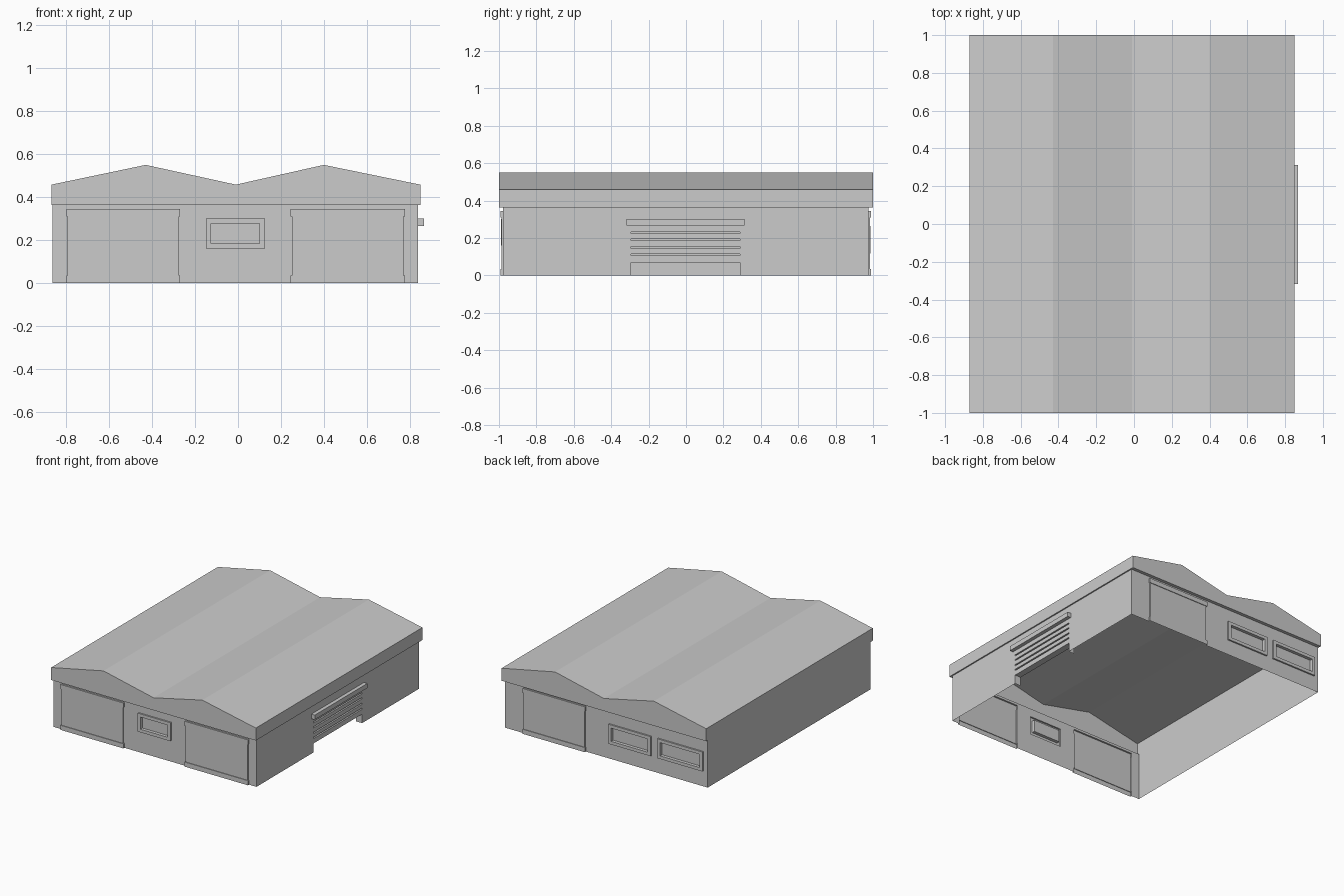
import bpy
from mathutils import Vector

if "Cube" in bpy.data.objects:
    bpy.data.objects.remove(bpy.data.objects["Cube"])

Z = Vector((0, 0, 1))
X0, X1, Y0, Y1, TOP = -0.865, 0.84, -0.978, 0.975, 0.363


def make(name, verts, faces):
    mesh = bpy.data.meshes.new(name)
    mesh.from_pydata([tuple(v) for v in verts], [], faces)
    obj = bpy.data.objects.new(name, mesh)
    bpy.context.collection.objects.link(obj)
    return obj


def relief_wall(name, u_axis, out, base, u0, u1, rects):
    """Thin wall sheet with stepped relief; rects = (u0, u1, z0, z1, depth, is_hole), later ones win."""
    us = sorted({u0, u1, *[v for r in rects for v in r[:2]]})
    zs = sorted({0, TOP, *[v for r in rects for v in r[2:4]]})
    U, N = Vector(u_axis), Vector(out)
    verts, faces = [], []

    def quad(*pts):
        faces.append(tuple(range(len(verts), len(verts) + 4)))
        verts.extend(U * u + Z * z + N * (base + d) for u, z, d in pts)

    def cell(i, j):
        u, z = (us[i] + us[i + 1]) / 2, (zs[j] + zs[j + 1]) / 2
        hit = (0, False)
        for a, b, c, d, depth, hole in rects:
            if a < u < b and c < z < d:
                hit = (depth, hole)
        return hit

    for i in range(len(us) - 1):
        for j in range(len(zs) - 1):
            a, b, c, d = us[i], us[i + 1], zs[j], zs[j + 1]
            h, hole = cell(i, j)
            if not hole:
                quad((a, c, h), (b, c, h), (b, d, h), (a, d, h))
            if i + 2 < len(us):
                k = cell(i + 1, j)[0]
                if k != h:
                    quad((b, c, h), (b, c, k), (b, d, k), (b, d, h))
            if j + 2 < len(zs):
                k = cell(i, j + 1)[0]
                if k != h:
                    quad((a, d, h), (b, d, h), (b, d, k), (a, d, k))
    return make(name, verts, faces)


def door(a, b):
    # raised panel with a wider rail along the top and bottom
    return [(a + 0.006, b - 0.006, 0.035, 0.31, 0.008, False),
            (a, b, 0.31, 0.345, 0.013, False),
            (a, b, 0, 0.035, 0.013, False)]


def window(a, b, z0, z1):
    # raised frame around a sunk pane
    f = 0.024
    return [(a, b, z0, z1, 0.012, False),
            (a + f, b - f, z0 + f, z1 - f, -0.012, False)]


# Front wall: two doors and a window
relief_wall("front_wall", (1, 0, 0), (0, -1, 0), -Y0, X0, X1,
            door(-0.80, -0.27) + door(0.245, 0.778) + window(-0.15, 0.125, 0.16, 0.30))

# Back wall: one door and two windows (u runs along -x)
relief_wall("back_wall", (-1, 0, 0), (0, 1, 0), Y1, -X1, -X0,
            door(-0.682, -0.158) + window(0.038, 0.393, 0.117, 0.265)
            + window(0.45, 0.828, 0.117, 0.265))

# Right wall: louvre slots above an open notch
slots = [(-0.295, 0.29, z - 0.005, z + 0.005, -0.05, False) for z in (0.11, 0.148, 0.19, 0.228)]
relief_wall("right_wall", (0, 1, 0), (1, 0, 0), X1, Y0, Y1,
            slots + [(-0.295, 0.29, 0, 0.068, -0.05, True)])

# Left wall: plain
relief_wall("left_wall", (0, -1, 0), (-1, 0, 0), -X0, -Y1, -Y0, [])

# Canopy strip above the louvres
bpy.ops.mesh.primitive_cube_add(size=1, location=(0.853, -0.003, 0.283))
canopy = bpy.context.object
canopy.name = "louvre_canopy"
canopy.dimensions = (0.03, 0.63, 0.035)

# Double-pitched roof with fascia, open underneath
profile = [(-0.87, TOP), (0.85, TOP), (0.85, 0.458), (0.40, 0.55),
           (-0.01, 0.458), (-0.43, 0.55), (-0.87, 0.458)]
n = len(profile)
verts = [(x, y, z) for y in (-1, 1) for x, z in profile]
faces = [tuple(range(n)), tuple(reversed(range(n, 2 * n)))]
faces += [(i, i + n, (i + 1) % n + n, (i + 1) % n) for i in range(1, n)]
make("roof", verts, faces)

# Soffit ring joining the roof edge to the walls
outer = [(-0.87, -1, TOP), (0.85, -1, TOP), (0.85, 1, TOP), (-0.87, 1, TOP)]
inner = [(X0, Y0, TOP), (X1, Y0, TOP), (X1, Y1, TOP), (X0, Y1, TOP)]
make("roof_soffit", outer + inner,
     [(i, i + 4, (i + 1) % 4 + 4, (i + 1) % 4) for i in range(4)])
